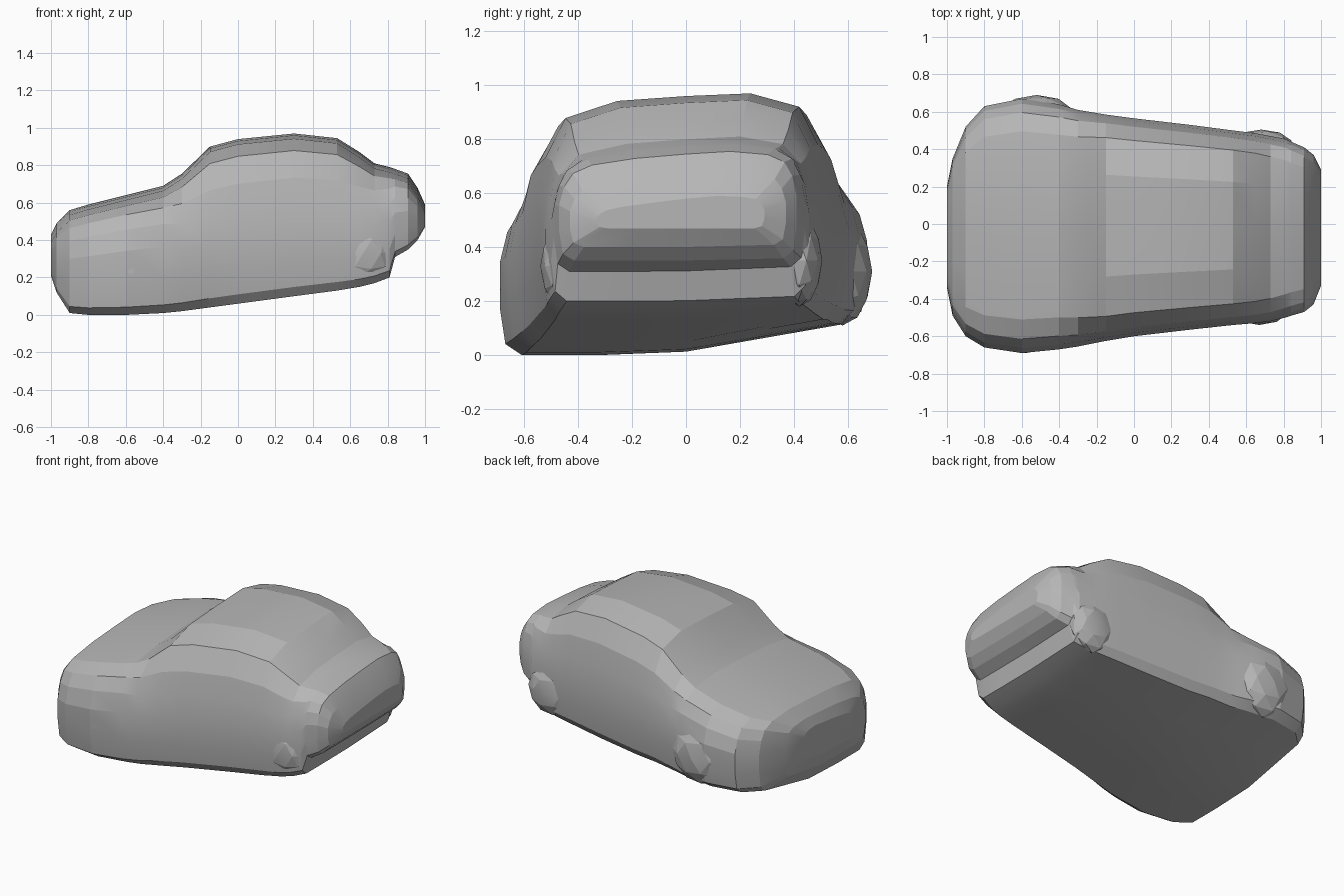
import bpy
import bmesh
from math import radians
from mathutils import Vector

default_cube = bpy.data.objects.get("Cube")
if default_cube:
    bpy.data.objects.remove(default_cube, do_unlink=True)

paint = bpy.data.materials.new("plain grey")
paint.use_nodes = True
grey = (0.47, 0.47, 0.47, 1.0)
paint.diffuse_color = grey
paint.node_tree.nodes["Principled BSDF"].inputs["Base Color"].default_value = grey


def make_object(name, bm):
    bmesh.ops.recalc_face_normals(bm, faces=bm.faces)
    mesh = bpy.data.meshes.new(name)
    bm.to_mesh(mesh)
    bm.free()
    mesh.materials.append(paint)
    obj = bpy.data.objects.new(name, mesh)
    bpy.context.scene.collection.objects.link(obj)
    return obj


def lerp(a, b, t):
    return a + (b - a) * t


# Half cross-sections (sideways, upwards), from the belly centre to the top centre
HOOD = [(0, 0), (.5, 0), (.88, 0), (.97, .07), (1, .3), (1, .58),
        (.96, .77), (.89, .9), (.74, .97), (.4, 1), (0, 1)]
CABIN = [(0, 0), (.5, 0), (.9, 0), (.97, .06), (1, .22), (1, .42),
         (.97, .6), (.92, .77), (.79, .94), (.45, 1), (0, 1)]

# Stations: x, right belly z, left belly z, right y, left y, top z, cabin share
STATIONS = [
    (-1, .21, .25, -.34, .2, .43, 0),
    (-.97, .12, .18, -.49, .35, .49, 0),
    (-.9, .01, .13, -.6, .52, .56, 0),
    (-.8, 0, .13, -.66, .63, .59, 0),
    (-.6, 0, .13, -.69, .67, .64, 0),
    (-.4, .01, .13, -.67, .64, .69, .1),
    (-.3, .02, .13, -.655, .61, .755, .5),
    (-.15, .04, .14, -.625, .585, .9, 1),
    (0, .06, .14, -.6, .565, .94, 1),
    (.3, .1, .16, -.565, .53, .97, 1),
    (.53, .13, .18, -.54, .5, .945, 1),
    (.65, .15, .19, -.53, .485, .87, .8),
    (.73, .17, .2, -.52, .47, .81, .5),
    (.81, .2, .22, -.5, .455, .79, .2),
    (.84, .31, .33, -.49, .44, .78, .1),
    (.91, .35, .36, -.47, .41, .755, 0),
    (.96, .4, .41, -.43, .37, .68, 0),
    (1, .47, .47, -.33, .29, .59, 0),
]


def section_ring(bm, station):
    x, belly_r, belly_l, side_r, side_l, top, share = station
    half = [(lerp(h[0], c[0], share), lerp(h[1], c[1], share))
            for h, c in zip(HOOD, CABIN)]
    mirrored = [(-u, v) for u, v in reversed(half[1:-1])]
    ring = []
    for u, v in half + mirrored:
        # The belly rises and the top levels out towards the left
        low = lerp(belly_r, belly_l, max(0, .1 + .9 * u))
        high = lerp(top - .05, top, min(1, .8 * (u + 1)))
        y = u * (side_l if u > 0 else -side_r)
        ring.append(bm.verts.new((x, y, lerp(low, high, v))))
    return ring


# Car body: hood, cabin and tail in one skin
bm = bmesh.new()
rings = [section_ring(bm, station) for station in STATIONS]
for first, second in zip(rings, rings[1:]):
    for i in range(len(first)):
        j = (i + 1) % len(first)
        bm.faces.new((first[i], first[j], second[j], second[i]))
for end in (rings[0], rings[-1]):
    bm.faces.new(end)
make_object("car_body", bm)


# Wheel bulges: flattened domes mostly sunk in the sides
def wheel_bulge(name, centre, radius, depth):
    bm = bmesh.new()
    bmesh.ops.create_icosphere(bm, subdivisions=2, radius=1)
    for vert in bm.verts:
        x, y, z = vert.co
        vert.co = Vector(centre) + Vector((x * radius, y * depth, z * radius))
    make_object(name, bm)


wheel_bulge("front_right_wheel", (-.58, -.59, .23), .2, .1)
wheel_bulge("front_left_wheel", (-.52, .58, .31), .2, .11)
wheel_bulge("rear_right_wheel", (.67, -.45, .33), .16, .09)
wheel_bulge("rear_left_wheel", (.68, .42, .35), .17, .085)

# Soft shading with visible facets
for obj in bpy.context.scene.objects:
    if obj.type == 'MESH' and paint.name in obj.data.materials:
        obj.select_set(True)
        bpy.context.view_layer.objects.active = obj
bpy.ops.object.shade_smooth_by_angle(angle=radians(12))
